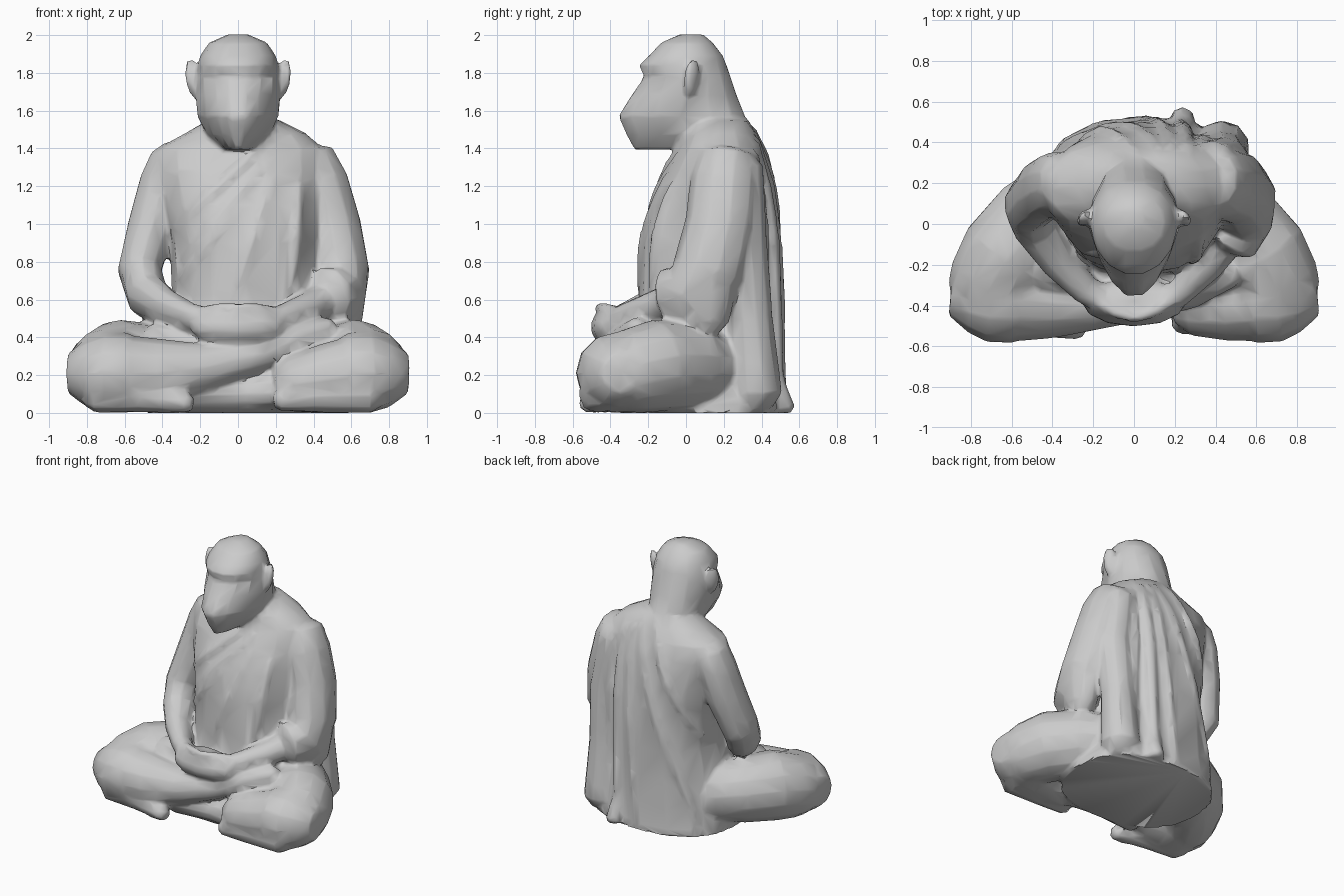
import bpy, bmesh, math
from mathutils import Vector
from mathutils.bvhtree import BVHTree

if "Cube" in bpy.data.objects:
    bpy.data.objects.remove(bpy.data.objects["Cube"])

parts = []


def build(name, rings):
    """Skin a list of equal-length point rings, cap both ends, keep above the floor."""
    n = len(rings[0])
    verts = [(p[0], p[1], max(p[2], 0.0)) for r in rings for p in r]
    faces = [(k * n + i, k * n + (i + 1) % n, (k + 1) * n + (i + 1) % n, (k + 1) * n + i)
             for k in range(len(rings) - 1) for i in range(n)]
    faces += [tuple(reversed(range(n))), tuple(range(len(verts) - n, len(verts)))]
    me = bpy.data.meshes.new(name)
    me.from_pydata(verts, [], faces)
    bm = bmesh.new()
    bm.from_mesh(me)
    bmesh.ops.recalc_face_normals(bm, faces=bm.faces)
    bm.to_mesh(me)
    bm.free()
    ob = bpy.data.objects.new(name, me)
    bpy.context.collection.objects.link(ob)
    parts.append(ob)
    return ob


def stack(name, sections, n=16, e=0.85):
    """Horizontal rings: (z, centre x, half width, front y, back y, front taper)."""
    rings = []
    for z, cx, hx, yf, yb, taper in sections:
        ring = []
        for i in range(n):
            a = 2 * math.pi * i / n
            c, s = (math.copysign(abs(f(a)) ** e, f(a)) for f in (math.cos, math.sin))
            x = cx + hx * c * (1 - taper * max(0, -s))
            ring.append((x, (yf + yb) / 2 + (yb - yf) / 2 * s, z))
        rings.append(ring)
    return build(name, rings)


def tube(name, pts, n=10, axis=(0, 1, 0), k=1.0, dome=0.55):
    """Limb through (x, y, z, radius); k widens it along the given axis."""
    P = [Vector(p[:3]) for p in pts]
    R = [p[3] for p in pts]
    T = [(P[min(i + 1, len(P) - 1)] - P[max(i - 1, 0)]).normalized() for i in range(len(P))]
    stops = [(P[0] - T[0] * R[0] * dome, T[0], R[0] * 0.6)]
    stops += list(zip(P, T, R))
    stops.append((P[-1] + T[-1] * R[-1] * dome, T[-1], R[-1] * 0.6))
    u, rings = Vector(axis), []
    for p, t, r in stops:
        u = (u - t * u.dot(t)).normalized()
        v = t.cross(u)
        rings.append([p + u * (r * k * math.cos(a)) + v * (r * math.sin(a))
                      for a in (2 * math.pi * i / n for i in range(n))])
    return build(name, rings)


def blob(name, loc, scale, rot=(0, 0, 0)):
    bpy.ops.mesh.primitive_uv_sphere_add(segments=12, ring_count=7, location=loc, rotation=rot)
    ob = bpy.context.object
    ob.name, ob.scale = name, scale
    parts.append(ob)


def fuse(name, voxel, smooth, tris):
    """Join the collected parts into one soft low-poly skin."""
    bpy.ops.object.select_all(action='DESELECT')
    for ob in parts:
        ob.select_set(True)
    bpy.context.view_layer.objects.active = ob = parts[0]
    bpy.ops.object.join()
    ob.name = name
    m = ob.modifiers.new("skin", 'REMESH')
    m.mode, m.voxel_size = 'VOXEL', voxel
    bpy.ops.object.modifier_apply(modifier="skin")
    m = ob.modifiers.new("soften", 'SMOOTH')
    m.factor, m.iterations = 0.5, smooth
    bpy.ops.object.modifier_apply(modifier="soften")
    m = ob.modifiers.new("facets", 'DECIMATE')
    m.ratio = min(1, tris / (2 * len(ob.data.polygons)))
    bpy.ops.object.modifier_apply(modifier="facets")
    bpy.ops.object.shade_smooth_by_angle(angle=math.radians(50))


# Head with muzzle, brow and ears
stack("head", [
    (1.395, 0, .08, -.28, .28, .2), (1.47, 0, .165, -.32, .36, .25),
    (1.57, 0, .215, -.365, .32, .3), (1.68, 0, .225, -.295, .275, .25),
    (1.78, 0, .22, -.225, .24, .15), (1.84, 0, .215, -.255, .22, .1),
    (1.89, 0, .20, -.20, .20, 0), (1.96, 0, .155, -.135, .145, 0),
    (2.005, 0, .05, -.03, .09, 0)], n=14, e=0.95)
for s in (-1, 1):
    blob("ear", (s * .24, .03, 1.775), (.03, .05, .105), (0, s * .15, s * .75))

# Robed torso with spreading hem
torso = stack("robed_torso", [
    (0.00, .05, .54, -.36, .535, 0), (0.04, .05, .53, -.34, .525, 0),
    (0.18, .04, .48, -.28, .515, 0), (0.40, .03, .43, -.26, .51, 0),
    (0.62, .04, .39, -.25, .51, 0), (0.90, .04, .40, -.24, .50, 0),
    (1.10, .02, .42, -.19, .48, 0), (1.28, .01, .44, -.11, .45, 0),
    (1.40, .01, .44, -.04, .41, 0), (1.48, .04, .32, 0.0, .37, 0),
    (1.55, .03, .19, .03, .33, 0)])

# Bare arm and sleeved arm
tube("bare_arm", [
    (-.35, .21, 1.34, .12), (-.395, .20, 1.22, .13), (-.455, .16, 1.0, .13),
    (-.52, .09, .76, .12), (-.48, -.01, .62, .115), (-.37, -.18, .55, .09),
    (-.24, -.32, .50, .07), (-.10, -.40, .47, .065)], k=1.2)
tube("sleeved_arm", [
    (.39, .22, 1.36, .125), (.44, .20, 1.22, .15), (.50, .18, 1.0, .155),
    (.54, .12, .76, .16), (.53, .04, .62, .155), (.46, -.08, .60, .15)], k=1.2, dome=.25)
tube("sleeve_drape", [(.50, .10, .90, .08), (.56, .10, .65, .13), (.56, .10, .48, .10)], k=1.3)
tube("back_drape", [(.38, .28, 1.30, .13), (.44, .30, .90, .13), (.43, .34, .50, .12),
                    (.43, .37, .10, .14)])
tube("forearm", [(.47, -.05, .60, .10), (.36, -.20, .55, .085),
                 (.22, -.34, .50, .07), (.08, -.40, .47, .065)])

# Resting hands
blob("folded_hands", (0, -.385, .455), (.26, .12, .11))
for s in (-1, 1):
    tube("thumb", [(s * .2, -.36, .53, .035), (s * .1, -.43, .555, .03),
                   (s * .01, -.46, .56, .025)], n=6)

# Crossed legs
for s in (-1, 1):
    tube("thigh", [(s * .28, .18, .24, .20), (s * .48, .02, .25, .23),
                   (s * .62, -.16, .25, .245), (s * .695, -.29, .22, .225),
                   (s * .73, -.36, .20, .20)], n=14, axis=(0, 0, 1))
    tube("knee", [(s * .80, -.35, .21, .18), (s * .70, -.36, .21, .22),
                  (s * .58, -.37, .21, .215)], n=12, axis=(0, 0, 1))
tube("upper_shin", [(-.66, -.37, .21, .21), (-.42, -.38, .21, .185), (-.18, -.39, .24, .13),
                    (.06, -.38, .29, .09), (.28, -.33, .38, .085), (.48, -.25, .45, .06)],
     n=12, axis=(0, 0, 1))
tube("lower_shin", [(.66, -.37, .21, .21), (.46, -.39, .18, .185), (.28, -.40, .15, .15)],
     n=12, axis=(0, 0, 1))
tube("tucked_foot", [(.30, -.36, .12, .11), (.05, -.33, .10, .09), (-.28, -.34, .10, .10)])
tube("lap_cloth", [(-.45, -.20, .34, .14), (0, -.25, .30, .13), (.45, -.20, .34, .14)],
     axis=(0, 0, 1))
tube("leg_hem", [(-.75, -.42, .10, .11), (-.50, -.46, .09, .09), (-.27, -.51, .05, .06)], n=8)
tube("leg_hem", [(.22, -.48, .07, .06), (.42, -.47, .09, .09), (.70, -.46, .10, .11)], n=8)

# Robe folds laid over the torso surface
tree = BVHTree.FromObject(torso, bpy.context.evaluated_depsgraph_get())


def fold(a, b, r, side):
    pts = []
    for i in range(7):
        t = i / 6
        x, z = a[0] + (b[0] - a[0]) * t, a[1] + (b[1] - a[1]) * t
        hit = tree.ray_cast(Vector((x, side * 3, z)), Vector((0, -side, 0)))[0]
        if hit:
            w = r * (.3 + .7 * math.sin(math.pi * (.15 + .75 * t)))
            pts.append((x, hit.y + side * w * -.3, z, w))
    tube("robe_fold", pts, n=6)


for a, b, r in [((.20, 1.47), (-.33, .98), .038), ((.18, 1.36), (-.30, .80), .03),
                ((.0, 1.08), (-.31, .70), .03), ((.18, 1.25), (-.02, .60), .032),
                ((.32, 1.2), (.28, .66), .04)]:
    fold(a, b, r, -1)
for a, b, r in [((.0, 1.50), (-.33, .72), .04), ((.12, 1.48), (-.20, .45), .032),
                ((.18, 1.44), (.06, .04), .04), ((.25, 1.42), (.22, .02), .055),
                ((.32, 1.36), (.36, .02), .055), ((-.1, .85), (-.36, .1), .035)]:
    fold(a, b, r, 1)
# Flared corner of the back hem
tube("hem_corner", [(.20, .44, .30, .05), (.23, .48, .12, .06), (.24, .52, .02, .06)], n=8)

fuse("seated_figure", .015, 3, 6000)
